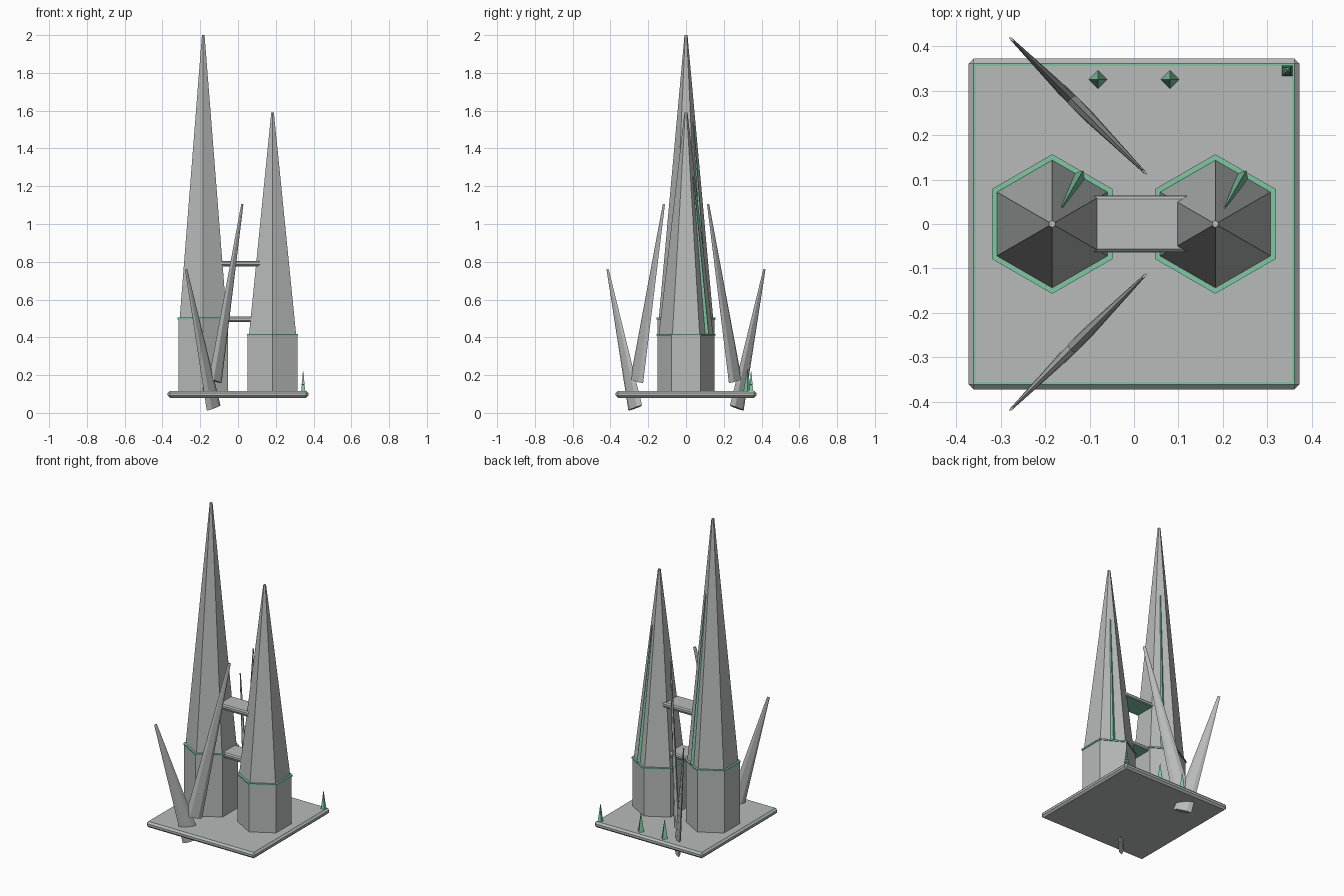
import bpy, bmesh, math
from mathutils import Vector

if "Cube" in bpy.data.objects:
    bpy.data.objects.remove(bpy.data.objects["Cube"])


def material(name, rgb):
    m = bpy.data.materials.new(name)
    m.diffuse_color = (*rgb, 1)
    m.use_nodes = True
    m.node_tree.nodes["Principled BSDF"].inputs["Base Color"].default_value = m.diffuse_color
    return m


GREY = material("stone grey", (0.48, 0.49, 0.49))
GREEN = material("soft green", (0.21, 0.57, 0.36))


def finish(name, bm, *mats):
    bmesh.ops.recalc_face_normals(bm, faces=bm.faces)
    me = bpy.data.meshes.new(name)
    bm.to_mesh(me)
    bm.free()
    for m in mats:
        me.materials.append(m)
    ob = bpy.data.objects.new(name, me)
    bpy.context.collection.objects.link(ob)
    return ob


def loft(name, sections, sides, mat, u=Vector((1, 0, 0)), v=Vector((0, 1, 0)), turn=0):
    """Join polygon sections (centre, radius along u, radius along v)."""
    bm = bmesh.new()
    rings = []
    for c, ru, rv in sections:
        ring = []
        for i in range(sides):
            a = turn + math.tau * i / sides
            ring.append(bm.verts.new(Vector(c) + u * ru * math.cos(a) + v * rv * math.sin(a)))
        rings.append(ring)
    for a, b in zip(rings, rings[1:]):
        for i in range(sides):
            j = (i + 1) % sides
            bm.faces.new((a[i], a[j], b[j], b[i]))
    bm.faces.new(rings[0])
    bm.faces.new(rings[-1])
    return finish(name, bm, mat)


def box(x0, x1, y0, y1, z0, z1, bevel=0):
    bm = bmesh.new()
    bmesh.ops.create_cube(bm, size=1)
    for p in bm.verts:
        p.co = ((x0 + x1) / 2 + p.co.x * (x1 - x0),
                (y0 + y1) / 2 + p.co.y * (y1 - y0),
                (z0 + z1) / 2 + p.co.z * (z1 - z0))
    if bevel:
        bmesh.ops.bevel(bm, geom=bm.edges[:], offset=bevel, segments=1, affect='EDGES')
    return bm


# Base slab with a green border inset into its top
bm = box(-0.372, 0.372, -0.372, 0.372, 0.08, 0.116, 0.011)
top = max(bm.faces, key=lambda f: f.calc_center_median().z)
border = bmesh.ops.inset_region(bm, faces=[top], thickness=0.007)["faces"]
for f in border:
    f.material_index = 1
finish("base_slab", bm, GREY, GREEN)

# Two hexagonal towers: prism, green collar, tall spire, green rib on one face
for side, x, zc, zt, rib_top in (("left", -0.184, 0.5, 2.0, 1.54),
                                 ("right", 0.183, 0.414, 1.59, 1.25)):
    hexagon = dict(sides=6, turn=math.pi / 6)
    loft(side + "_tower_body", [((x, 0, 0.11), 0.152, 0.152), ((x, 0, zc), 0.152, 0.152)],
         mat=GREY, **hexagon)
    loft(side + "_tower_collar", [((x, 0, zc - 0.005), 0.157, 0.157), ((x, 0, zc + 0.004), 0.157, 0.157)],
         mat=GREEN, **hexagon)
    loft(side + "_tower_spire", [((x, 0, zc), 0.144, 0.144), ((x, 0, zt), 0.008, 0.008)],
         mat=GREY, **hexagon)
    out = Vector((0.5, math.sqrt(3) / 2, 0))
    across = Vector((-out.y, out.x, 0))
    centre = Vector((x, 0, 0))
    loft(side + "_tower_rib",
         [(centre + out * 0.124 + Vector((0, 0, zc)), 0.015, 0.013),
          (centre + out * 0.043 + Vector((0, 0, rib_top)), 0.003, 0.002)],
         4, GREEN, out, across)

# Two bridges with green undersides
for level, z in (("lower", 0.48), ("upper", 0.776)):
    finish(level + "_bridge", box(-0.12, 0.14, -0.063, 0.063, z + 0.002, z + 0.029, 0.007), GREY)
    finish(level + "_bridge_underside", box(-0.12, 0.14, -0.064, 0.064, z, z + 0.004), GREEN)

# Leaning flat shards, a V-shaped pair mirrored front and back
for side, s in (("back", 1), ("front", -1)):
    for kind, foot, tip, width in (
            ("low", (-0.129, 0.269, 0.026), (-0.275, 0.415, 0.76), 0.053),
            ("tall", (-0.121, 0.261, 0.168), (0.023, 0.117, 1.105), 0.049)):
        a = Vector((foot[0], s * foot[1], foot[2]))
        b = Vector((tip[0], s * tip[1], tip[2]))
        thick = Vector((1, s, 0)).normalized()
        wide = thick.cross((b - a).normalized())
        loft(side + "_" + kind + "_shard", [(a, width, 0.015), (b, 0.008, 0.003)],
             6, GREY, wide, thick)

# Two small green pyramids near the back edge
for name, x in (("left_pyramid", -0.081), ("right_pyramid", 0.081)):
    loft(name, [((x, 0.325, 0.114), 0.021, 0.021), ((x, 0.325, 0.232), 0.001, 0.001)], 4, GREEN)

# Tiered little spire in the back right corner
tiers = []
for i in range(6):
    z, r = 0.114 + i * 0.0175, 0.0175 * (1 - i / 6.5)
    tiers += [((0.345, 0.345, z), r, r), ((0.345, 0.345, z + 0.0174), r * 0.6, r * 0.6)]
loft("corner_spire", tiers, 4, GREEN, turn=math.pi / 4)
